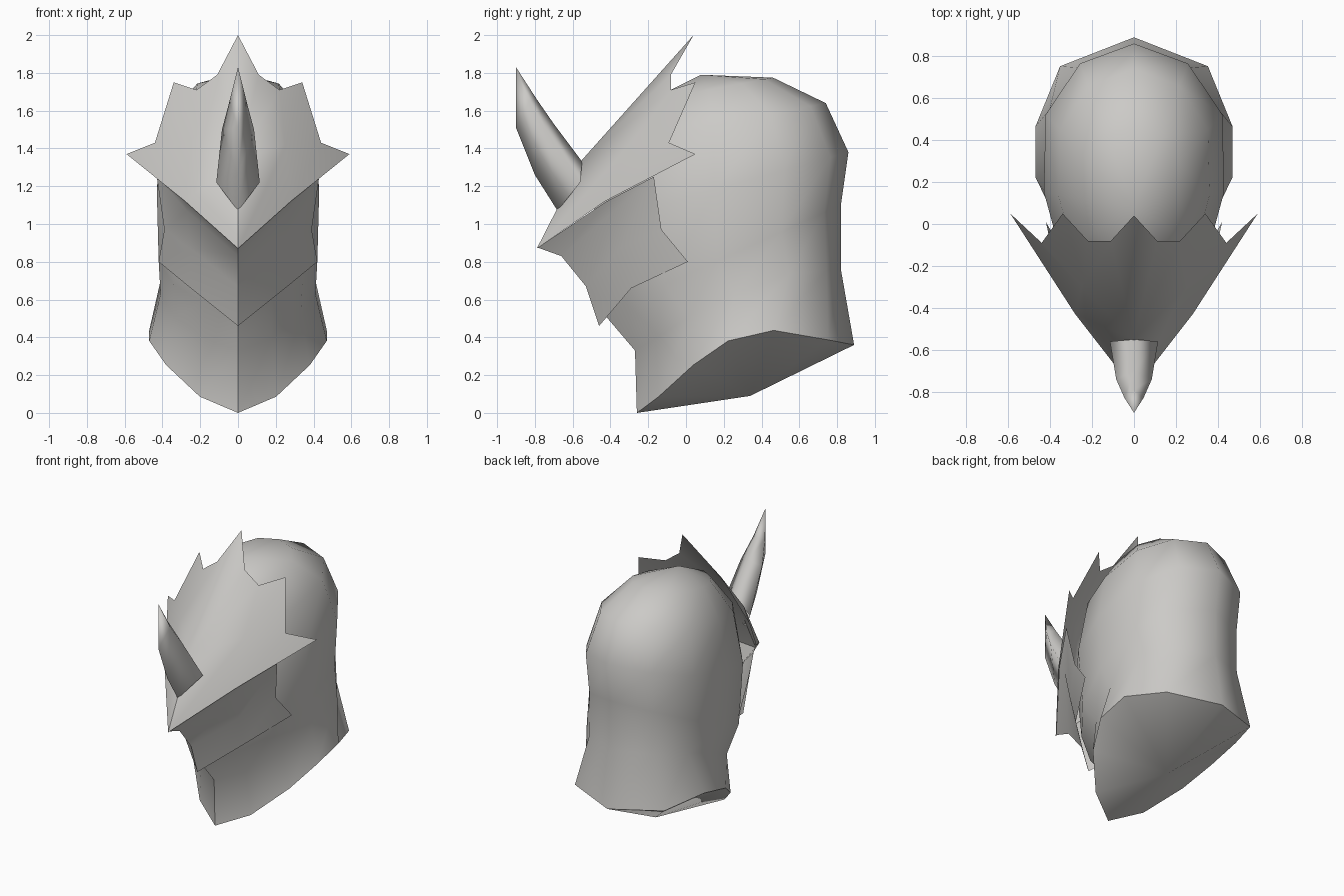
import bpy, math

cube = bpy.data.objects.get("Cube")
if cube:
    bpy.data.objects.remove(cube, do_unlink=True)

steel = bpy.data.materials.new("warm grey steel")
steel.use_nodes = True
COLOUR = (0.6, 0.59, 0.57, 1)
steel.diffuse_color = COLOUR
steel.node_tree.nodes["Principled BSDF"].inputs["Base Color"].default_value = COLOUR


def make(name, verts, faces, angle):
    mesh = bpy.data.meshes.new(name)
    mesh.from_pydata(verts, [], faces)
    mesh.update()
    mesh.materials.append(steel)
    obj = bpy.data.objects.new(name, mesh)
    bpy.context.collection.objects.link(obj)
    bpy.ops.object.select_all(action='DESELECT')
    obj.select_set(True)
    bpy.context.view_layer.objects.active = obj
    bpy.ops.object.shade_smooth_by_angle(angle=math.radians(angle))
    return obj


def mirrored(name, points, polys, angle=60):
    """Build the left half from named points and reflect it; centre points are shared."""
    verts, index = [], {}
    for key, (x, y, z) in points.items():
        index[key, 1] = index[key, -1] = len(verts)
        verts.append((x, y, z))
        if x:
            index[key, -1] = len(verts)
            verts.append((-x, y, z))
    faces = []
    for poly in polys:
        keys = poly.split()
        faces.append([index[k, 1] for k in keys])
        faces.append([index[k, -1] for k in reversed(keys)])
    return make(name, verts, faces, angle)


# Head shell: egg-shaped rings from the neck rim to the crown
RIM = [(0, 0, 0), (.43, .1, .05), (.81, .26, .16), (1, .42, .23),
       (1, .63, .21), (.75, .88, .07), (0, 1, 0)]
EGG = [(0, 0, 0), (.43, .1, .05), (.81, .26, .16), (1, .48, .23),
       (.98, .75, .21), (.6, .93, .07), (0, 1, 0)]
# front y, front z, back y, back z, half width, lift of the sides
RINGS = [(-.26, 0, .89, .36, .47, 1), (-.27, .33, .82, .76, .41, .4),
         (-.44, .53, .82, 1.1, .42, 0), (-.5, 1, .86, 1.38, .43, 0),
         (-.42, 1.4, .74, 1.64, .36, 0), (-.2, 1.65, .46, 1.775, .22, 0)]
verts, faces = [], []
for r, (fy, fz, by, bz, width, lift) in enumerate(RINGS):
    half = EGG if r else RIM
    ring = [(width * x, fy + (by - fy) * t, fz + (bz - fz) * t + lift * up)
            for x, t, up in half]
    verts += ring + [(-x, y, z) for x, y, z in ring[-2:0:-1]]
N = 12
top = len(verts)
verts += [(0, .08, 1.79), (0, .34, .09)]
for i in range(N):
    j = (i + 1) % N
    for r in range(len(RINGS) - 1):
        a, b = r * N, r * N + N
        faces.append((a + i, a + j, b + j, b + i))
    faces.append((top - N + i, top - N + j, top))
    faces.append((j, i, top + 1))
make("head_shell", verts, faces, 50)

# Visor: folded sheet with a toothed crown and cheek spikes
mirrored("visor", {
    "low": (0, -.79, .87), "lowmid": (.28, -.43, 1.12), "cheek": (.59, .05, 1.37),
    "brow": (0, -.55, 1.34), "browmid": (.25, -.3, 1.42),
    "peak": (0, .04, 2), "notch": (.11, -.08, 1.79), "dip": (.22, -.08, 1.71),
    "tooth": (.34, .05, 1.75), "temple": (.44, -.09, 1.43),
}, ["low lowmid browmid brow", "lowmid cheek temple browmid",
    "brow notch peak", "brow browmid dip notch",
    "browmid temple tooth dip"])

# Jaw guard: chevron sheet below the visor
mirrored("jaw_guard", {
    "chin": (0, -.46, .46), "chinmid": (.25, -.29, .66), "point": (.42, .01, .8),
    "lip": (0, -.53, .67), "lipmid": (.25, -.35, .87), "notch": (.39, -.13, .97),
    "nose": (0, -.66, .83), "nosemid": (.27, -.38, 1.07), "back": (.43, -.17, 1.25),
    "low": (0, -.785, .875), "lowmid": (.28, -.42, 1.12),
}, ["chin chinmid lipmid lip", "chinmid point notch lipmid",
    "lip lipmid nosemid nose", "lipmid notch back nosemid",
    "nose nosemid lowmid low", "nosemid back lowmid"])

# Horn: four-sided, curving up to a tip
mirrored("horn", {
    "b0": (0, -.68, 1.07), "s0": (.115, -.56, 1.22), "t0": (0, -.55, 1.33),
    "b1": (0, -.8, 1.26), "s1": (.085, -.74, 1.5), "t1": (0, -.7, 1.53),
    "b2": (0, -.9, 1.51), "s2": (.045, -.83, 1.65), "t2": (0, -.79, 1.66),
    "tip": (0, -.9, 1.83),
}, ["b0 s0 s1 b1", "s0 t0 t1 s1", "b1 s1 s2 b2", "s1 t1 t2 s2",
    "b2 s2 tip", "s2 t2 tip"], 179)
